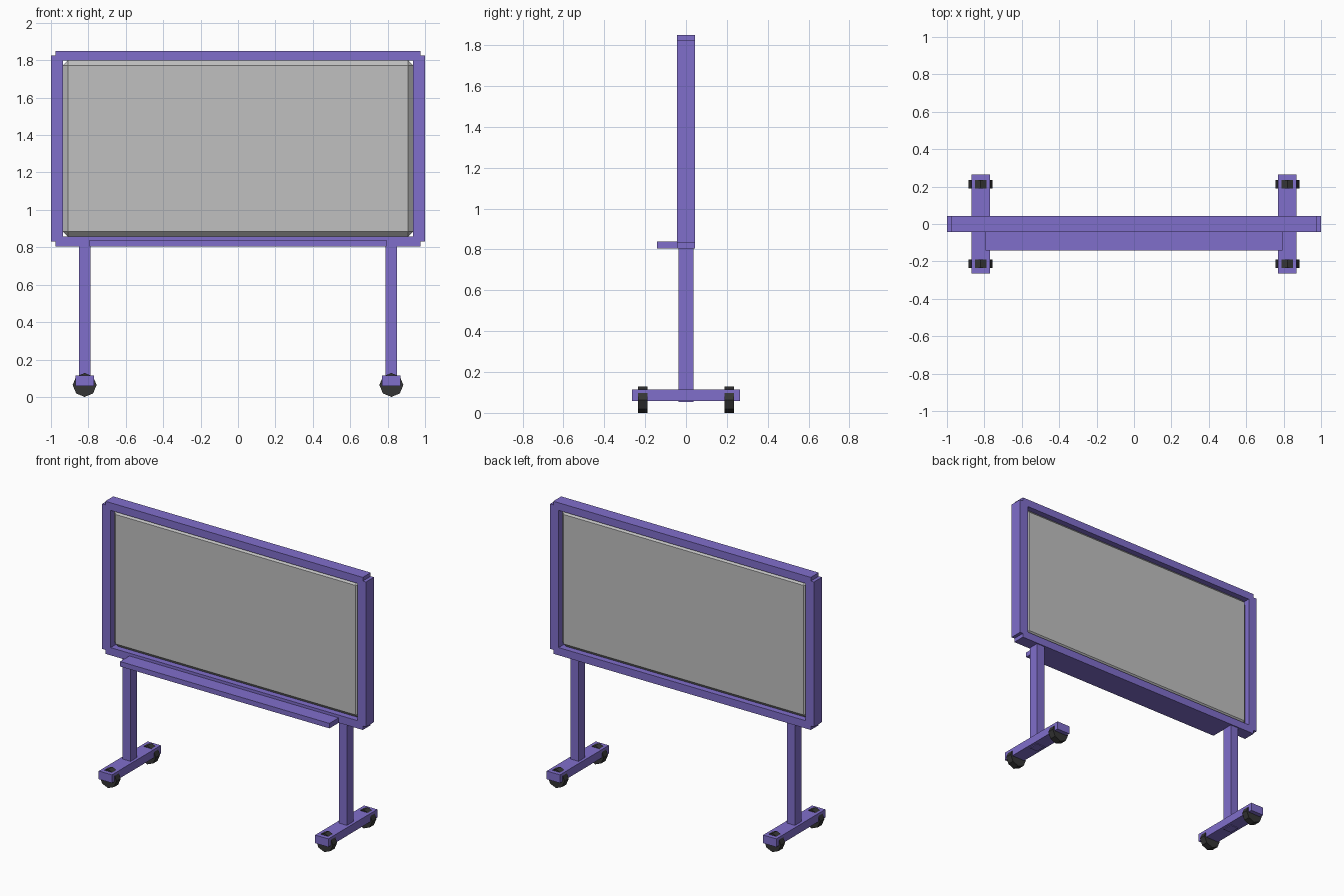
import bpy, bmesh, math
from mathutils import Matrix

if "Cube" in bpy.data.objects:
    bpy.data.objects.remove(bpy.data.objects["Cube"])


def material(name, rgb):
    m = bpy.data.materials.new(name)
    m.diffuse_color = (*rgb, 1.0)
    m.use_nodes = True
    m.node_tree.nodes["Principled BSDF"].inputs["Base Color"].default_value = m.diffuse_color
    return m


PURPLE = material("purple_paint", (0.216, 0.156, 0.60))
GREY = material("board_grey", (0.53, 0.53, 0.53))
BLACK = material("dark_rubber", (0.035, 0.035, 0.035))


def finish(name, bm, mat):
    bmesh.ops.recalc_face_normals(bm, faces=bm.faces)
    me = bpy.data.meshes.new(name)
    bm.to_mesh(me)
    bm.free()
    me.materials.append(mat)
    ob = bpy.data.objects.new(name, me)
    bpy.context.collection.objects.link(ob)
    return ob


def box(name, x, y, z, mat, bevel=0.0):
    """Box from (min, max) ranges, optionally chamfered on every edge."""
    bm = bmesh.new()
    bmesh.ops.create_cube(bm, size=1.0)
    for v in bm.verts:
        for i, (lo, hi) in enumerate((x, y, z)):
            v.co[i] = hi if v.co[i] > 0 else lo
    if bevel:
        bmesh.ops.bevel(bm, geom=bm.edges[:], offset=bevel, segments=1,
                        affect='EDGES', clamp_overlap=True)
    return finish(name, bm, mat)


def wheel(name, x, y, z, radius, width):
    """Eight-sided wheel with its axis along y and a corner at the bottom."""
    bm = bmesh.new()
    bmesh.ops.create_cone(bm, cap_ends=True, segments=8, radius1=radius,
                          radius2=radius, depth=width,
                          matrix=Matrix.Translation((x, y, z)) @
                          Matrix.Rotation(math.pi / 2, 4, 'X'))
    return finish(name, bm, BLACK)


D = 0.043  # half depth of the frame

# Chamfered board set inside the frame
box("board_panel", (-0.937, 0.937), (-0.0285, 0.0285), (0.857, 1.80), GREY, 0.028)

# Frame rails and tray
box("top_rail", (-0.976, 0.976), (-D, D), (1.798, 1.85), PURPLE)
box("bottom_rail", (-0.976, 0.976), (-D, D), (0.805, 0.858), PURPLE)
box("pen_tray", (-0.793, 0.793), (-0.143, -0.04), (0.805, 0.839), PURPLE)

# Side rails, posts, feet and wheels, repeated on both sides
for s, side in ((-1, "left"), (1, "right")):
    c = 0.82 * s
    box(side + "_rail", tuple(sorted((s * 0.935, s * 1.0))), (-D, D),
        (0.832, 1.825), PURPLE)
    box(side + "_post", (c - 0.031, c + 0.031), (-0.036, 0.036),
        (0.054, 0.81), PURPLE)
    box(side + "_foot", (c - 0.05, c + 0.05), (-0.265, 0.265),
        (0.059, 0.115), PURPLE)
    for t, end in ((-1, "front"), (1, "back")):
        wheel(f"{side}_{end}_wheel", c, t * 0.2125, 0.064, 0.064, 0.046)
